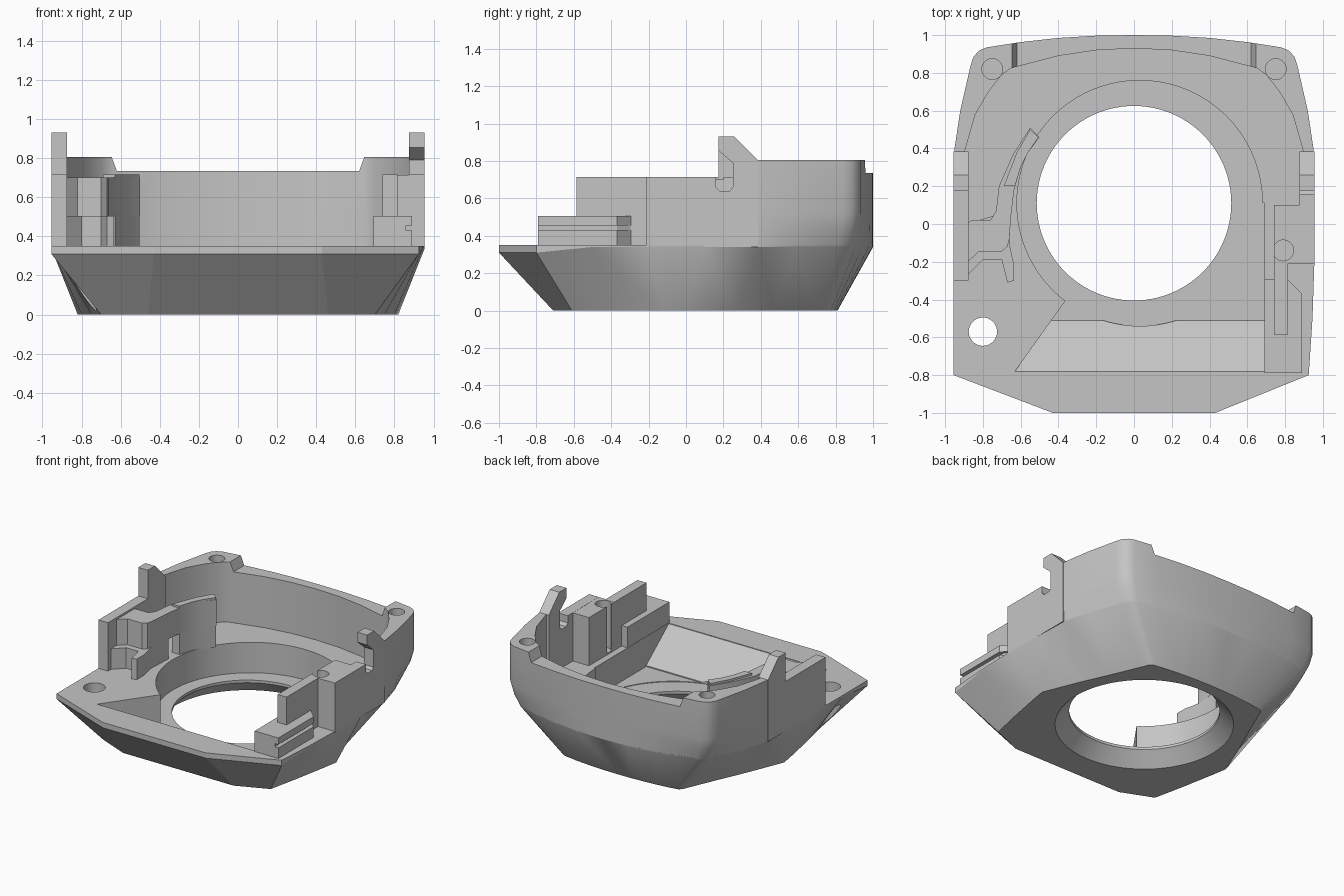
import bpy, bmesh, math
from mathutils import Vector

if "Cube" in bpy.data.objects:
    bpy.data.objects.remove(bpy.data.objects["Cube"], do_unlink=True)

GREY = (0.56, 0.56, 0.56, 1)
mat = bpy.data.materials.new("plain_grey")
mat.use_nodes = True
mat.diffuse_color = GREY
mat.node_tree.nodes["Principled BSDF"].inputs["Base Color"].default_value = GREY

FLOOR = 0.35    # deck height
BASE = 0.34     # parts sink slightly into the deck
FLANGE = 0.12   # ledge around the round opening


def finish(name, bm):
    bmesh.ops.recalc_face_normals(bm, faces=bm.faces)
    me = bpy.data.meshes.new(name)
    bm.to_mesh(me)
    bm.free()
    me.materials.append(mat)
    ob = bpy.data.objects.new(name, me)
    bpy.context.collection.objects.link(ob)
    return ob


def loft(name, rings):
    """Closed solid through rings that share one point count."""
    bm = bmesh.new()
    vs = [[bm.verts.new(p) for p in ring] for ring in rings]
    n = len(vs[0])
    for a, b in zip(vs, vs[1:]):
        for i in range(n):
            j = (i + 1) % n
            bm.faces.new((a[i], a[j], b[j], b[i]))
    bm.faces.new(vs[0])
    bm.faces.new(vs[-1])
    return finish(name, bm)


def prism(name, pts, lo, hi, axis="z"):
    """Extrude a flat outline; lo may be a height function for sloped floors."""
    def place(p, t):
        h = t(*p) if callable(t) else t
        return {"x": (h, *p), "y": (p[0], h, p[1]), "z": (*p, h)}[axis]
    return loft(name, [[place(p, t) for p in pts] for t in (lo, hi)])


def box(name, x0, x1, y0, y1, z0, z1):
    return prism(name, [(x0, y0), (x1, y0), (x1, y1), (x0, y1)], z0, z1)


def cone(name, x, y, r0, r1, z0, z1, sides=96):
    bm = bmesh.new()
    bmesh.ops.create_cone(bm, cap_ends=True, segments=sides, radius1=r0,
                          radius2=r1, depth=z1 - z0)
    bmesh.ops.translate(bm, verts=bm.verts, vec=Vector((x, y, (z0 + z1) / 2)))
    return finish(name, bm)


def cut(ob, *cutters):
    for c in cutters:
        mod = ob.modifiers.new("cut", "BOOLEAN")
        mod.operation = "DIFFERENCE"
        mod.solver = "EXACT"
        mod.object = c
    bpy.context.view_layer.update()
    dg = bpy.context.evaluated_depsgraph_get()
    me = bpy.data.meshes.new_from_object(ob.evaluated_get(dg))
    ob.modifiers.clear()
    ob.data = me
    for c in cutters:
        bpy.data.objects.remove(c, do_unlink=True)


def mirrored(half):
    """Full outline from its +x half, starting at the back centre."""
    return half + [(-x, y) for x, y in reversed(half) if x > 0]


# Outlines of the rim and of the foot below it
RIM = [(0, 1), (.2, .997), (.4, .985), (.6, .963), (.78, .935), (.82, .918),
       (.85, .885), (.865, .84), (.92, .6), (.95, .4), (.955, .1),
       (.955, -.2), (.945, -.5), (.925, -.8), (.43, -1)]
FOOT = [(0, .81), (.12, .808), (.25, .8), (.36, .79), (.46, .775), (.48, .77),
        (.5, .75), (.52, .7), (.62, .47), (.71, .27), (.82, 0), (.8, -.12),
        (.75, -.38), (.7, -.61), (.46, -.71)]
# The right flank stays straight towards the front
rim = [(-.955 if x < -.9 and y < 0 else x, y) for x, y in mirrored(RIM)]
foot = mirrored(FOOT)
foot_of = dict(zip(rim, foot))


def drawn_in(p, amount):
    """Pull an outline point towards the foot near the rounded back corners."""
    if p not in foot_of:
        return p
    near = max(0, 1 - math.hypot(abs(p[0]) - .84, p[1] - .9) / .55)
    return tuple(Vector(p).lerp(Vector(foot_of[p]), amount * near))


# Body: faceted underside flaring up to the deck
body = loft("body", [
    [(x, y, 0) for x, y in foot],
    [(*drawn_in(p, .2), .31 if p[1] < -.7 else BASE) for p in rim],
    [(*drawn_in(p, .185), FLOOR) for p in rim]])


def ramp(x, y):
    return .345 if y < -.7 else .125


cut(body,
    cone("well_cutter", .03, .11, .65, .65, FLANGE, 1),
    cone("opening_cutter", 0, .11, .515, .515, .05, .5),
    cone("flare_cutter", 0, .11, .62, .515, -.01, .1),
    prism("ramp_cutter", [(-.63, -.78), (.69, -.78), (.69, -.5), (-.43, -.5)],
          ramp, 1),
    prism("pocket_cutter", [(-.437, -.51), (.69, -.51), (.69, .11), (0, .11),
                            (-.38, -.43)], .125, 1.1),
    cone("bolt_cutter", -.8, -.57, .075, .075, -.1, 1, 48))

# Rear wall: curved rim, dropped in the middle, with screw holes in the corners
wall_half_inner = [(.885, .36), (.895, .39), (.84, .58), (.77, .7), (.7, .79),
                   (.65, .825), (.4, .89), (.2, .92), (0, .93)]
outer = [p for p in RIM if p[1] > .39] + [(.953, .36)]
outline = ([(-x, y) for x, y in reversed(outer)] + outer[1:]
           + wall_half_inner + [(-x, y) for x, y in reversed(wall_half_inner[:-1])])
rear_wall = loft("rear_wall", [
    [(*drawn_in(p, pull), z) for p in outline]
    for z, pull in ((BASE, .2), (.43, .07), (.52, 0), (.805, 0))])
cut(rear_wall,
    prism("rim_cutter", [(-.68, .9), (-.62, .735), (.62, .735), (.68, .9)],
          .5, 1.2, "y"),
    *[cone("screw_cutter", s * .75, .82, .055, .055, .5, 1, 32) for s in (-1, 1)])

# Side walls: the left tab is a hook over a slot, the right one is solid
TAB = [(.175, .93), (.26, .93), (.385, .805), (.385, BASE)]
SLOT = [(.16, .715), (.16, .66), (.18, .64), (.235, .64), (.25, .66),
        (.25, .79), (.175, .855)]
prism("left_side_wall", [(-.21, BASE), (-.21, .715)] + SLOT + TAB, .875, .955, "x")
prism("right_side_wall", [(-.3, BASE), (-.3, .715), (.175, .715)] + TAB,
      -.875, -.955, "x")

# Left block with screw boss, fin and grooved step
boss = box("left_boss", .74, .95, -.21, .1, BASE, .714)
cut(boss, cone("boss_cutter", .79, -.14, .055, .055, .36, 1, 32))
box("left_fin", .74, .815, -.585, -.2, BASE, .715)
for part, lo, hi, edge in (("lower", BASE, .43, .89), ("groove", .43, .455, .86),
                           ("upper", .455, .505, .89)):
    prism("left_step_" + part, [(.692, -.79), (edge, -.79), (edge, -.37),
                                (.81, -.29), (.692, -.29)], lo, hi)

# Right guides: curved shelf, raised lip, support pillar and lower pocket wall
prism("right_upper_guide", [
    (-.89, 0), (-.86, .02), (-.76, .02), (-.73, .07), (-.715, .2), (-.64, .37),
    (-.55, .51), (-.5, .46), (-.56, .38), (-.6, .3), (-.635, .18), (-.65, .05),
    (-.66, -.08), (-.67, -.12), (-.7, -.145), (-.82, -.145), (-.89, -.21)],
    .505, .7)
lip = [(-.69, .2), (-.62, .38), (-.55, .5), (-.505, .46), (-.56, .38),
       (-.6, .3), (-.63, .2)]
prism("right_guide_lip", lip, .65, .715)
prism("right_guide_pillar", lip, BASE, .51)
prism("right_lower_guide", [
    (-.89, 0), (-.72, .05), (-.65, .1), (-.66, -.1), (-.635, -.22),
    (-.635, -.3), (-.67, -.31), (-.7, -.19), (-.8, -.19), (-.89, -.28)],
    BASE, .505)

# Smooth curves, crisp edges, and flat facets at the front
bpy.ops.object.select_all(action="DESELECT")
for ob in bpy.context.collection.objects:
    if ob.type == "MESH" and mat.name in ob.data.materials:
        ob.select_set(True)
        bpy.context.view_layer.objects.active = ob
bpy.ops.object.shade_smooth_by_angle(angle=math.radians(28))
for e in body.data.edges:
    if all(body.data.vertices[v].co.y < -.55 for v in e.vertices):
        e.use_edge_sharp = True
